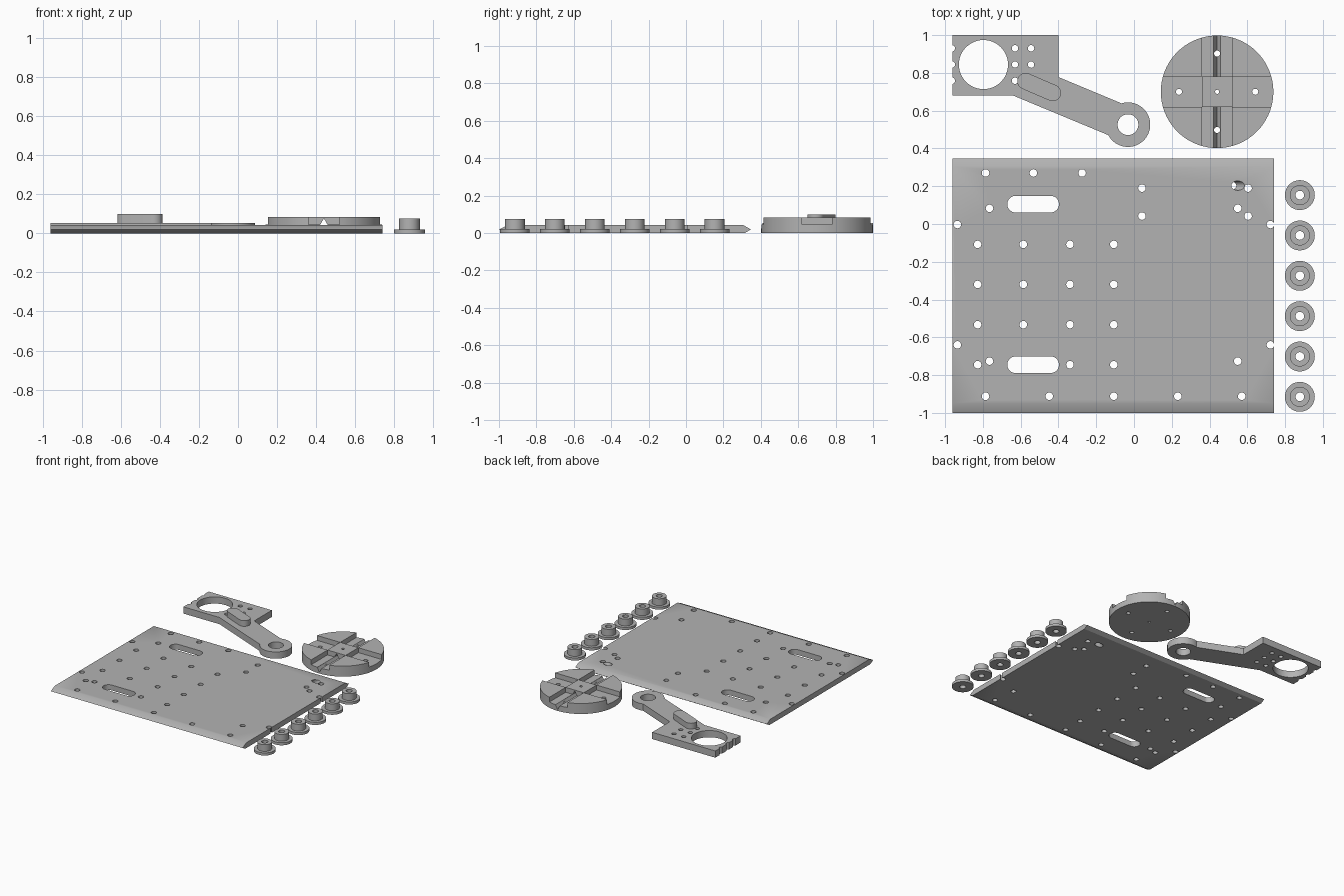
import bpy, bmesh, math
from mathutils import Matrix, Vector

if "Cube" in bpy.data.objects:
    bpy.data.objects.remove(bpy.data.objects["Cube"])

GREY = (0.45, 0.45, 0.45, 1)
mat = bpy.data.materials.new("plain grey")
mat.use_nodes = True
mat.diffuse_color = GREY
mat.node_tree.nodes["Principled BSDF"].inputs["Base Color"].default_value = GREY


def arc(cx, cy, r, start=0, end=360, n=48):
    """Points along an arc; a full turn leaves out the repeated last point."""
    steps = n if end - start == 360 else n - 1
    angles = [math.radians(start + (end - start) * i / steps) for i in range(n)]
    return [(cx + r * math.cos(a), cy + r * math.sin(a)) for a in angles]


def stadium(ax, ay, bx, by, r):
    """Rounded slot outline around the segment a-b."""
    t = math.degrees(math.atan2(by - ay, bx - ax))
    return arc(bx, by, r, t - 90, t + 90, 16) + arc(ax, ay, r, t + 90, t + 270, 16)


def rect(x0, x1, y0, y1):
    return [(x0, y0), (x1, y0), (x1, y1), (x0, y1)]


def prism(bm, outline, lo, hi, axis="z", shear=0):
    """Extrude an outline along an axis; shear slides the low end in x."""
    def place(p, h):
        if axis == "x":
            return Vector((h, p[0], p[1]))
        if axis == "y":
            return Vector((p[0], h, p[1]))
        return Vector((p[0] - (shear if h == lo else 0), p[1], h))
    low = [bm.verts.new(place(p, lo)) for p in outline]
    high = [bm.verts.new(place(p, hi)) for p in outline]
    faces = [bm.faces.new(low), bm.faces.new(high)]
    for i in range(len(low)):
        j = (i + 1) % len(low)
        faces.append(bm.faces.new((low[i], low[j], high[j], high[i])))
    bmesh.ops.recalc_face_normals(bm, faces=faces)


def make(name, prisms):
    """One object from a list of prism arguments."""
    bm = bmesh.new()
    for args in prisms:
        prism(bm, *args)
    mesh = bpy.data.meshes.new(name)
    bm.to_mesh(mesh)
    bm.free()
    mesh.materials.append(mat)
    ob = bpy.data.objects.new(name, mesh)
    bpy.context.collection.objects.link(ob)
    return ob


def cut(ob, prisms):
    """Subtract prisms from an object and bake the result."""
    cutter = make("cutter", prisms)
    cutter.hide_render = True
    mod = ob.modifiers.new("cut", "BOOLEAN")
    mod.operation, mod.solver, mod.object = "DIFFERENCE", "EXACT", cutter
    bpy.context.view_layer.update()
    baked = bpy.data.meshes.new_from_object(
        ob.evaluated_get(bpy.context.evaluated_depsgraph_get()))
    ob.modifiers.clear()
    ob.data = baked
    bpy.data.objects.remove(cutter)


def drill(points, r):
    return [(arc(x, y, r, n=20), -0.1, 0.2) for x, y in points]


def smooth(ob):
    bpy.ops.object.select_all(action="DESELECT")
    ob.select_set(True)
    bpy.context.view_layer.objects.active = ob
    bpy.ops.object.shade_smooth_by_angle(angle=math.radians(30))


# Base plate with pointed front and back edges
TOP = 0.043
plate = make("base_plate", [([(-1, 0.019), (-0.95, TOP), (0.305, TOP),
                              (0.347, 0.019), (0.315, 0), (-0.965, 0)],
                             -0.96, 0.74, "x")])

# Plate screw holes, row by row
holes = [(x, 0.27) for x in (-0.786, -0.533, -0.275)]
holes += [(x, -0.912) for x in (-0.786, -0.449, -0.107, 0.232, 0.57)]
holes += [(x, y) for x in (-0.935, 0.722) for y in (-0.003, -0.64)]
holes += [(x, y) for x in (-0.765, 0.549) for y in (0.083, -0.726)]
holes += [(x, y) for x in (0.042, 0.604) for y in (0.19, 0.042)]
holes += [(x, y) for x in (-0.828, -0.586, -0.339, -0.107)
          for y in (-0.108, -0.32, -0.533, -0.745) if (x, y) != (-0.586, -0.745)]
slots = [(stadium(-0.627, y, -0.441, y, 0.044), -0.1, 0.2) for y in (0.105, -0.745)]
cut(plate, drill(holes, 0.02) + slots)

# Slanted hole near the back corner
slanted = [(0.55 + 1.4 * x, 0.203 + y) for x, y in arc(0, 0, 0.025, n=20)]
cut(plate, [([(x + 0.01, y) for x, y in slanted], -0.01, TOP + 0.01, "z", TOP + 0.02)])
smooth(plate)

# Lever arm: square head, sloping bar, round eye
eye = (-0.032, 0.526)
outline = [(-0.64, 0.68), (-0.96, 0.68), (-0.96, 1), (-0.40, 1), (-0.40, 0.778)]
outline += arc(*eye, 0.118, 107, -152, 40)
arm = make("lever_arm", [(outline, 0, 0.054)])
screws = [(x, y) for x in (-0.964, -0.63, -0.545) for y in (0.93, 0.844, 0.758)]
cut(arm, drill(screws, 0.017)
    + [(arc(-0.797, 0.844, 0.13), -0.1, 0.2), (arc(*eye, 0.055), -0.1, 0.2)])
smooth(arm)
smooth(make("lever_boss", [(stadium(-0.574, 0.756, -0.43, 0.694, 0.044), 0.05, 0.1)]))

# Coupling disc: four channels around a central block
CX, CY, R, H, FLOOR = 0.44, 0.70, 0.298, 0.084, 0.045
disc = make("coupling_disc", [(arc(CX, CY, R, n=72), 0, H)])
w, inner, far = 0.08, 0.081, 0.4
channels = []
for s in (-1, 1):
    a, b = sorted((s * inner, s * far))
    channels.append((rect(CX + a, CX + b, CY - w, CY + w), FLOOR, 0.2))
    channels.append((rect(CX - w, CX + w, CY + a, CY + b), FLOOR, 0.2))
cut(disc, channels)

# Diamond bore along the disc, then its screw holes
cut(disc, [([(CX - 0.019, 0.044), (CX, 0.01), (CX + 0.019, 0.044), (CX, 0.077)],
            CY - far, CY + far, "y")])
cut(disc, drill([(CX - 0.202, CY), (CX + 0.202, CY),
                 (CX, CY - 0.202), (CX, CY + 0.202)], 0.016)
    + drill([(CX, CY)], 0.011))
smooth(disc)

# Row of flanged bushings
for i in range(6):
    x, y = 0.878, 0.153 - 0.2136 * i
    bush = make("bushing_%d" % (i + 1), [(arc(x, y, 0.079), 0, 0.021)])
    sleeve = make("bushing_sleeve_%d" % (i + 1), [(arc(x, y, 0.053), 0.021, 0.075)])
    for ob in (bush, sleeve):
        cut(ob, [(arc(x, y, 0.023, n=24), -0.1, 0.2)])
        smooth(ob)
